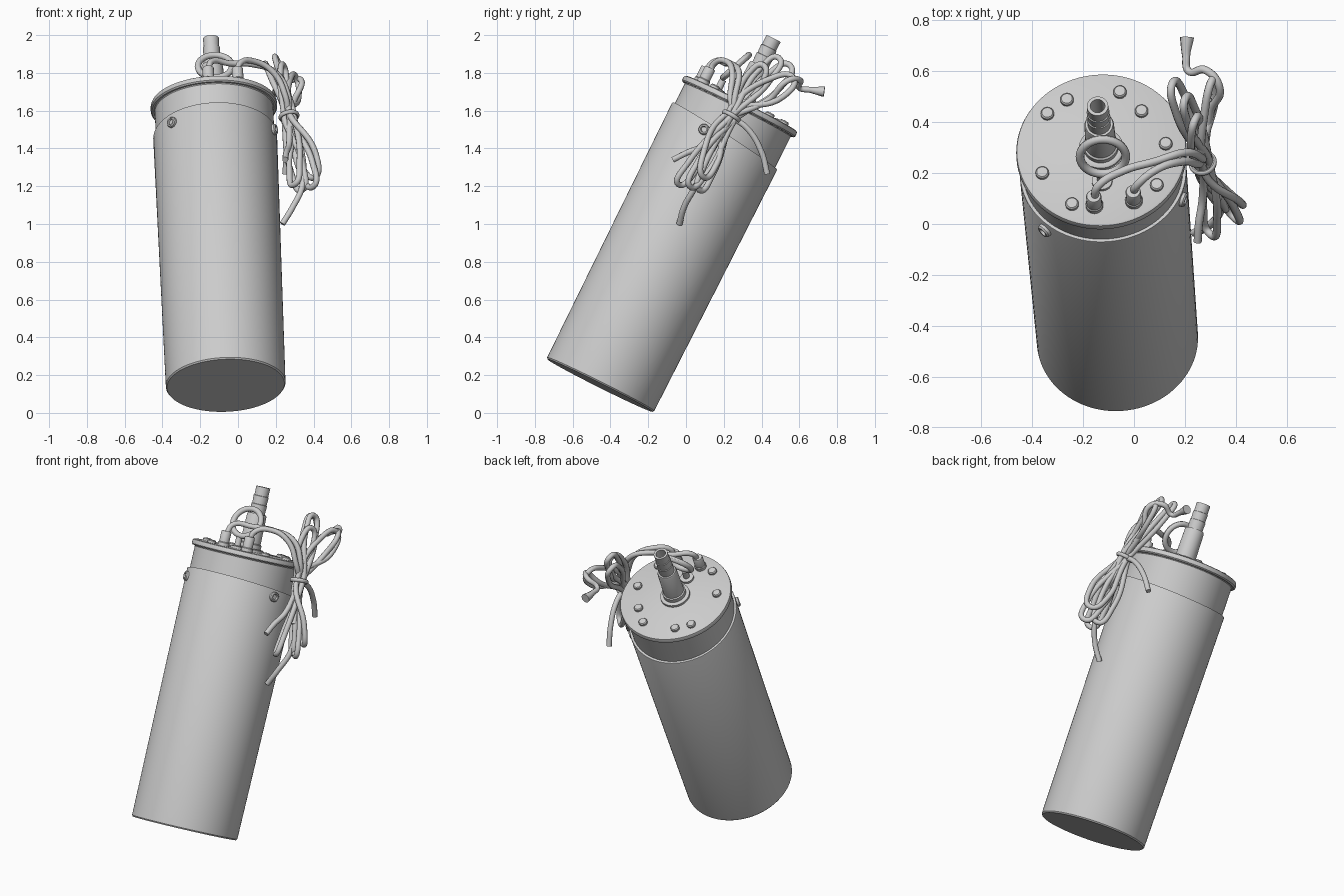
import bpy, bmesh
from math import sin, cos, pi, radians
from mathutils import Vector, Matrix

if "Cube" in bpy.data.objects:
    bpy.data.objects.remove(bpy.data.objects["Cube"])

# Tilted pump frame: W along the barrel, V towards the back, U to the right
BASE = Vector((-0.065, -0.455, 0.145))
W = Vector((-0.038, 0.447, 0.894)).normalized()
U = Vector((1, 0, 0))
U = (U - W * U.dot(W)).normalized()
V = W.cross(U)


def frame(origin, axis):
    q = Vector((0, 0, 1)).rotation_difference(axis)
    return Matrix.Translation(origin) @ q.to_matrix().to_4x4()


PUMP = Matrix.Translation(BASE) @ Matrix((U, V, W)).transposed().to_4x4()


def finish(ob, angle=35):
    bpy.ops.object.select_all(action='DESELECT')
    ob.select_set(True)
    bpy.context.view_layer.objects.active = ob
    bpy.ops.object.shade_smooth_by_angle(angle=radians(angle))


def lathe(name, profile, mat, n=64, tilt=None):
    """Spin (radius, height) pairs around the local z of mat."""
    bm = bmesh.new()
    rings = []
    for r, h in profile:
        if r == 0:
            rings.append([bm.verts.new((0, 0, h))] * n)
        else:
            rings.append([bm.verts.new((r * cos(2 * pi * i / n), r * sin(2 * pi * i / n), h))
                          for i in range(n)])
    for a, b in zip(rings, rings[1:]):
        for i in range(n):
            j = (i + 1) % n
            vs = list(dict.fromkeys((a[i], a[j], b[j], b[i])))
            if len(vs) > 2:
                bm.faces.new(vs)
    if tilt:
        for v in bm.verts:
            if v.co.z > tilt[0]:
                v.co.z += tilt[1] * v.co.y
    bmesh.ops.recalc_face_normals(bm, faces=bm.faces)
    bm.transform(mat)
    me = bpy.data.meshes.new(name)
    bm.to_mesh(me)
    bm.free()
    ob = bpy.data.objects.new(name, me)
    bpy.context.collection.objects.link(ob)
    finish(ob)
    return ob


def cable(name, pts, radius=0.016, cyclic=False, radii=None):
    """Round smooth tube through the points."""
    cu = bpy.data.curves.new(name, 'CURVE')
    cu.dimensions = '3D'
    cu.bevel_depth, cu.bevel_resolution, cu.resolution_u = radius, 3, 10
    cu.use_fill_caps = True
    sp = cu.splines.new('BEZIER')
    sp.bezier_points.add(len(pts) - 1)
    sp.use_cyclic_u = cyclic
    for i, (bp, p) in enumerate(zip(sp.bezier_points, pts)):
        bp.co = p
        bp.handle_left_type = bp.handle_right_type = 'AUTO'
        if radii:
            bp.radius = radii[i]
    ob = bpy.data.objects.new(name, cu)
    bpy.context.collection.objects.link(ob)
    bpy.ops.object.select_all(action='DESELECT')
    ob.select_set(True)
    bpy.context.view_layer.objects.active = ob
    bpy.ops.object.convert(target='MESH')
    finish(bpy.context.view_layer.objects.active, 50)


def ring(name, origin, axis, major, minor, scale=(1, 1, 1)):
    prof = [(major + minor * cos(2 * pi * k / 12), minor * sin(2 * pi * k / 12)) for k in range(13)]
    return lathe(name, prof, frame(origin, axis) @ Matrix.Diagonal((*scale, 1)), 40)


# Barrel, neck and cap
lathe("barrel", [(0, 0), (0.311, 0), (0.317, 0.008), (0.328, 1.474), (0.326, 1.478),
                 (0.312, 1.478), (0.312, 1.40)], PUMP, 96, (1.45, -0.11))
lathe("neck", [(0.313, 1.38), (0.314, 1.63), (0.325, 1.645)], PUMP, 96)
lathe("cap", [(0.31, 1.635), (0.328, 1.635), (0.335, 1.642), (0.335, 1.658), (0.332, 1.667),
              (0.325, 1.671), (0, 1.671)], PUMP, 96)

# Stepped hose outlet
lathe("outlet_pipe", [(0.088, 1.668), (0.088, 1.685), (0.08, 1.69), (0.068, 1.69), (0.068, 1.715),
                      (0.061, 1.72), (0.058, 1.885), (0.054, 1.895), (0.045, 1.895), (0.047, 1.95),
                      (0.043, 1.952), (0.045, 2.0), (0.041, 2.002), (0.042, 2.055),
                      (0.029, 2.055), (0.029, 1.92), (0, 1.92)], PUMP, 40)

CAP = BASE + 1.67 * W


def on_cap(x, y):
    z = CAP.z - ((x - CAP.x) * W.x + (y - CAP.y) * W.y) / W.z
    return Vector((x, y, z))


# Cap bolts
for i, (x, y) in enumerate([(-.34, .43), (-.263, .485), (-.055, .515), (.03, .44), (.125, .312),
                            (.09, .15), (-.243, .075), (-.36, .197)]):
    lathe(f"cap_bolt_{i + 1}", [(0.026, 0), (0.026, 0.013), (0.021, 0.019), (0, 0.021)],
          frame(on_cap(x, y), W), 20)

# Cable glands
for i, (x, y) in enumerate([(-.155, .07), (0, .088)]):
    lathe(f"cable_gland_{i + 1}", [(0.034, -0.005), (0.034, 0.02), (0.03, 0.025), (0.03, 0.085),
                                   (0.027, 0.09), (0, 0.09)], frame(on_cap(x, y), W), 24)

# Lifting eye
eye = on_cap(-.125, .165)
lathe("eye_stem", [(0.04, -0.005), (0.04, 0.015), (0.019, 0.02), (0.018, 0.07), (0, 0.07)],
      frame(eye, W), 24)
ring("eye_ring", Vector((-.122, .265, 1.835)), Vector((0, -.66, .75)), 0.09, 0.017)

# Screws on the side of the barrel
for i, a in enumerate((226, -20)):
    d = U * cos(radians(a)) + V * sin(radians(a))
    lathe(f"side_screw_{i + 1}", [(0.029, -0.01), (0.029, 0.012), (0.024, 0.018), (0.017, 0.018),
                                  (0.014, 0.008), (0, 0.008)], frame(BASE + W * 1.448 + d * 0.327, d), 20)

# Coiled cable: figure-eight loops gathered at a tie
TIE = Vector((.27, .24, 1.57))
loops = [((.20, .49, 1.88), (.30, -.04, 1.21), .030),
         ((.15, .55, 1.84), (.40, .02, 1.20), .036),
         ((.24, .41, 1.84), (.34, .07, 1.18), .034),
         ((.31, .57, 1.77), (.41, .09, 1.25), .045)]
for i, (up, low, wid) in enumerate(loops):
    a = 2 * pi * i / len(loops)
    k = TIE + 0.026 * (U * cos(a) + Vector((0, .7, -.7)) * sin(a))
    pts = []
    for tip, side in ((Vector(up), Vector((.5, .9, -1))), (Vector(low), Vector((-.9, .8, -.6)))):
        pts += [k.copy(), k.lerp(tip, .72) + side * wid, tip, k.lerp(tip, .72) - side * wid]
    cable(f"cable_loop_{i + 1}", pts, cyclic=True)

t = (Vector(loops[0][0]) - Vector(loops[2][1])).normalized()
ring("cable_tie", TIE, t, 0.047, 0.009, (1, 1, 1.3))

# Leads from the glands into the coil
cable("lead_1", [(-.155, .10, 1.81), (-.14, .15, 1.86), (-.04, .21, 1.85), (.08, .245, 1.845),
                 (.20, .28, 1.80), (.265, .26, 1.68), TIE, (.31, .14, 1.42)])
cable("lead_2", [(0, .12, 1.79), (.01, .15, 1.85), (.09, .215, 1.86), (.19, .245, 1.80),
                 (.25, .235, 1.68), TIE, (.33, .10, 1.36)])

# Loose cable ends
cable("loose_end_flared", [TIE, (.30, .44, 1.66), (.335, .54, 1.76), (.28, .605, 1.76), (.215, .60, 1.72),
                           (.205, .66, 1.71), (.208, .732, 1.70)], radii=[1, 1, 1, 1, .9, 1, 1.75])
cable("loose_end_low", [TIE, (.34, .12, 1.36), (.34, .05, 1.20), (.29, -.01, 1.09), (.235, -.035, 1.0)])
cable("loose_end_back", [TIE, (.27, .33, 1.50), (.26, .40, 1.38), (.25, .43, 1.265)])
cable("loose_end_front", [TIE, (.27, .10, 1.42), (.255, .0, 1.375), (.25, -.07, 1.34)])
